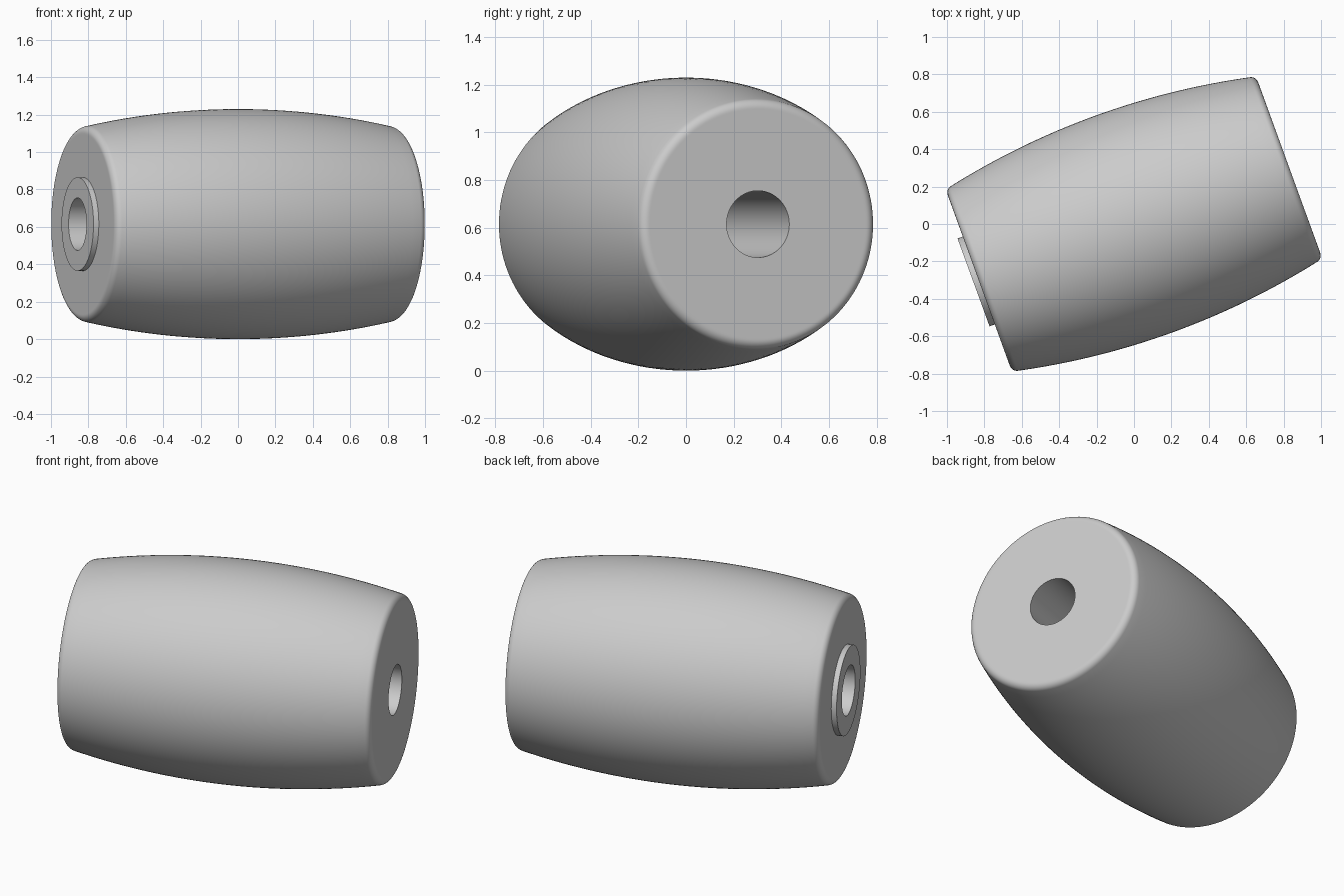
import bpy, math
from math import sin, cos, tau

cube = bpy.data.objects.get("Cube")
if cube:
    bpy.data.objects.remove(cube, do_unlink=True)

SEGMENTS = 128
MID_R = 0.615                      # widest radius, also the axis height
BORE_R, COLLAR_R = 0.14, 0.25
FIL_X, FIL_Y, FIL_R = 0.843, 0.486, 0.04
END = FIL_X + FIL_R                # half length of the barrel
TIP = END + 0.03                   # outer face of the collar

grey = bpy.data.materials.new("plain grey")
grey.use_nodes = True
colour = (0.6, 0.6, 0.6, 1)
grey.diffuse_color = colour
grey.node_tree.nodes["Principled BSDF"].inputs["Base Color"].default_value = colour


def lathe(name, profile):
    """Spin (x, radius) points about the x axis and turn the part into place."""
    verts = [(x, r * cos(tau * s / SEGMENTS), r * sin(tau * s / SEGMENTS))
             for x, r in profile for s in range(SEGMENTS)]
    faces = []
    for i in range(len(profile) - 1):
        a, b = i * SEGMENTS, (i + 1) * SEGMENTS
        for s in range(SEGMENTS):
            t = (s + 1) % SEGMENTS
            faces.append((a + s, a + t, b + t, b + s))
    mesh = bpy.data.meshes.new(name)
    mesh.from_pydata(verts, [], [f[::-1] for f in faces])
    mesh.materials.append(grey)
    obj = bpy.data.objects.new(name, mesh)
    bpy.context.collection.objects.link(obj)
    obj.location.z = MID_R
    obj.rotation_euler.z = math.radians(20)
    bpy.ops.object.select_all(action='DESELECT')
    obj.select_set(True)
    bpy.context.view_layer.objects.active = obj
    bpy.ops.object.shade_smooth_by_angle(angle=math.radians(30))
    return obj


# Half outline: bulging side arc, then the rounded rim
tilt = math.radians(12)
rim_x, rim_r = FIL_X + FIL_R * sin(tilt), FIL_Y + FIL_R * cos(tilt)
sag = MID_R - rim_r
arc_r = (rim_x ** 2 + sag ** 2) / (2 * sag)
half = []
for i in range(17):
    x = rim_x * i / 16
    half.append((x, MID_R - arc_r + math.sqrt(arc_r ** 2 - x * x)))
for i in range(1, 9):
    a = tilt + (math.pi / 2 - tilt) * i / 8
    half.append((FIL_X + FIL_R * sin(a), FIL_Y + FIL_R * cos(a)))
half.append((END, FIL_Y - 0.006))  # keeps the end face shading flat

# Barrel with a bore running right through it
mirrored = [(-x, r) for x, r in reversed(half[1:])]
body = [(-END, COLLAR_R)] + mirrored + half + [(END, BORE_R), (-END, BORE_R)]
lathe("barrel_body", body)

# Thin raised collar around the bore on one end
lathe("end_collar", [(-END, BORE_R), (-TIP, BORE_R),
                     (-TIP, COLLAR_R), (-END, COLLAR_R)])
